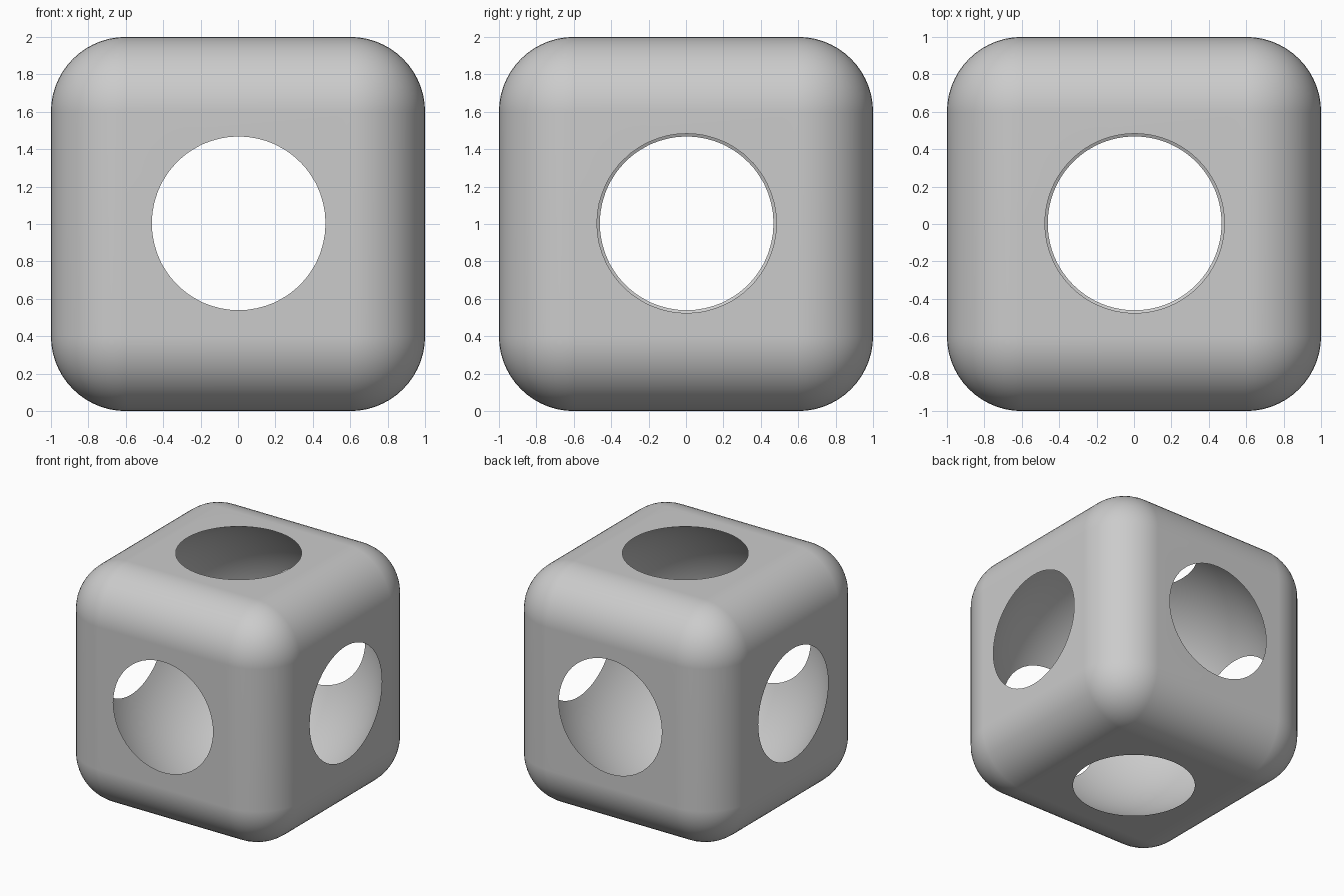
import bpy
import bmesh
import math

default = bpy.data.objects.get("Cube")
if default:
    bpy.data.objects.remove(default, do_unlink=True)

HALF = 1.0      # half the cube side
ROUND = 0.4     # edge radius
CAVITY = 1.106  # sphere radius, opens a round hole in every face
SHIFT = 0.0035  # small offset of the cavity


def new_object(name, bm):
    mesh = bpy.data.meshes.new(name)
    bm.to_mesh(mesh)
    bm.free()
    obj = bpy.data.objects.new(name, mesh)
    bpy.context.collection.objects.link(obj)
    return obj


# Single grey material
grey = bpy.data.materials.new("grey")
grey.use_nodes = True
colour = (0.6, 0.6, 0.6, 1.0)
grey.diffuse_color = colour
grey.node_tree.nodes["Principled BSDF"].inputs["Base Color"].default_value = colour

# Cube with rounded edges and corners
bm = bmesh.new()
bmesh.ops.create_cube(bm, size=2 * HALF)
bmesh.ops.bevel(bm, geom=bm.edges[:], offset=ROUND, segments=14,
                profile=0.5, affect='EDGES')
bmesh.ops.translate(bm, verts=bm.verts, vec=(0, 0, HALF))
shell = new_object("rounded_cube_shell", bm)
shell.data.materials.append(grey)

# Spherical cavity that breaks through all six faces
bm = bmesh.new()
bmesh.ops.create_uvsphere(bm, u_segments=128, v_segments=64, radius=CAVITY)
bmesh.ops.translate(bm, verts=bm.verts, vec=(SHIFT, SHIFT, HALF + SHIFT))
cutter = new_object("cavity_cutter", bm)
cutter.data.materials.append(grey)
cutter.hide_render = True

cut = shell.modifiers.new("cavity", 'BOOLEAN')
cut.operation = 'DIFFERENCE'
cut.solver = 'EXACT'
cut.object = cutter

bpy.ops.object.select_all(action='DESELECT')
shell.select_set(True)
bpy.context.view_layer.objects.active = shell
bpy.ops.object.modifier_apply(modifier=cut.name)
bpy.data.objects.remove(cutter, do_unlink=True)

# Smooth surfaces with crisp hole rims and flat faces
bpy.ops.object.shade_smooth_by_angle(angle=math.radians(30))
flat = shell.modifiers.new("flat_faces", 'WEIGHTED_NORMAL')
flat.keep_sharp = True
